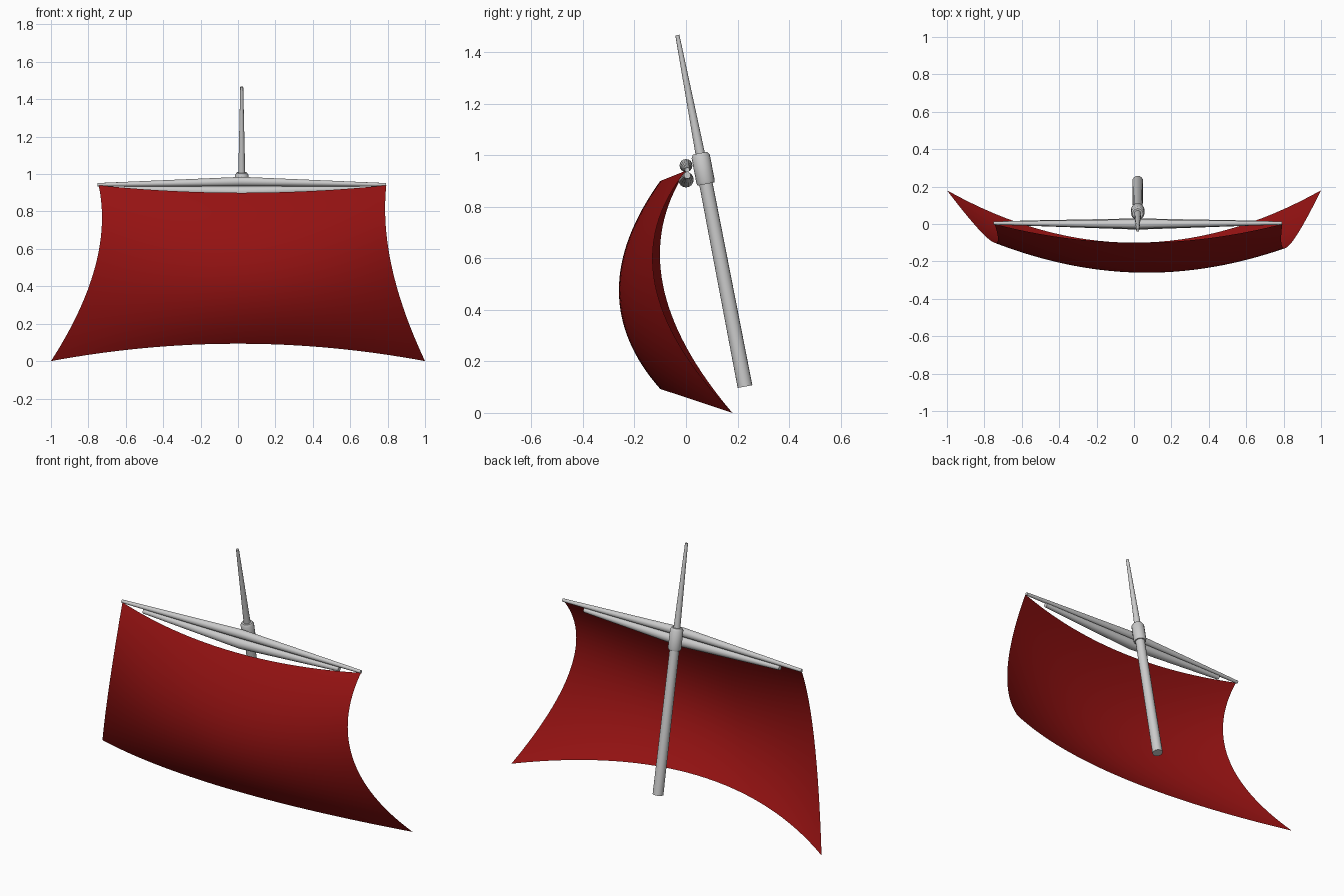
import bpy, bmesh, math
from mathutils import Vector

if "Cube" in bpy.data.objects:
    bpy.data.objects.remove(bpy.data.objects["Cube"])

CX = 0.02  # mast and spars sit slightly off centre


def spindle(name, stations, sides=16):
    """Round bar swept through (centre, radius) stations, capped at both ends."""
    bm = bmesh.new()
    pts = [Vector(p) for p, r in stations]
    axis = (pts[-1] - pts[0]).normalized()
    u = axis.orthogonal().normalized()
    v = axis.cross(u)
    rings = []
    for p, (_, r) in zip(pts, stations):
        rings.append([bm.verts.new(p + r * (u * math.cos(a) + v * math.sin(a)))
                      for a in (2 * math.pi * i / sides for i in range(sides))])
    for a, b in zip(rings, rings[1:]):
        for i in range(sides):
            j = (i + 1) % sides
            bm.faces.new((a[i], a[j], b[j], b[i]))
    bm.faces.new(rings[0][::-1])
    bm.faces.new(rings[-1])
    return finish(name, bm)


def finish(name, bm):
    me = bpy.data.meshes.new(name)
    bm.normal_update()
    bm.to_mesh(me)
    bm.free()
    ob = bpy.data.objects.new(name, me)
    bpy.context.collection.objects.link(ob)
    bpy.ops.object.select_all(action='DESELECT')
    ob.select_set(True)
    bpy.context.view_layer.objects.active = ob
    bpy.ops.object.shade_smooth_by_angle(angle=math.radians(35))
    return ob


def on_mast(z):
    """Point on the raked mast axis at height z."""
    return (CX, 0.229 - 0.1925 * (z - 0.102), z)


# Mast: thick lower pole, collar, thin tapered topmast
spindle("lower_mast", [(on_mast(0.102), 0.029), (on_mast(0.95), 0.026)])
spindle("mast_collar", [(on_mast(0.888), 0.033), (on_mast(0.898), 0.036),
                        (on_mast(0.995), 0.036), (on_mast(1.008), 0.028)])
spindle("topmast", [(on_mast(0.98), 0.019), (on_mast(1.466), 0.008)])


# Yard: two slightly bent spars, thick in the middle
def spar(name, half, z_mid, z_end, r_mid, r_end):
    spindle(name, [((CX - half, 0.005, z_end), r_end), ((CX, 0, z_mid), r_mid),
                   ((CX + half, 0.005, z_end), r_end)])


spar("upper_spar", 0.77, 0.96, 0.943, 0.025, 0.009)
spar("lower_spar", 0.63, 0.905, 0.922, 0.03, 0.013)

# Sail: smooth sheet through a 3 x 3 grid of points (rows top to bottom)
GRID = [[(-0.745, 0, 0.94), (0.02, -0.10, 0.90), (0.793, 0, 0.94)],
        [(-0.765, -0.09, 0.50), (0.03, -0.26, 0.475), (0.823, -0.12, 0.50)],
        [(-1.0, 0.18, 0.0), (0.0, -0.10, 0.093), (1.0, 0.18, 0.0)]]


def quad(a, b, c, t):
    return (a * (2 * t - 1) * (t - 1) + b * 4 * t * (1 - t) + c * t * (2 * t - 1))


N = 32
bm = bmesh.new()
sheet = []
for j in range(N + 1):
    row = []
    for i in range(N + 1):
        cols = [quad(*[Vector(p) for p in r], i / N) for r in GRID]
        row.append(bm.verts.new(quad(*cols, j / N)))
    sheet.append(row)
for j in range(N):
    for i in range(N):
        bm.faces.new((sheet[j][i], sheet[j + 1][i], sheet[j + 1][i + 1], sheet[j][i + 1]))
sail = finish("sail", bm)
red = bpy.data.materials.new("sail_red")
red.diffuse_color = (0.3, 0.006, 0.006, 1)
red.use_nodes = True
red.node_tree.nodes["Principled BSDF"].inputs["Base Color"].default_value = red.diffuse_color
sail.data.materials.append(red)
